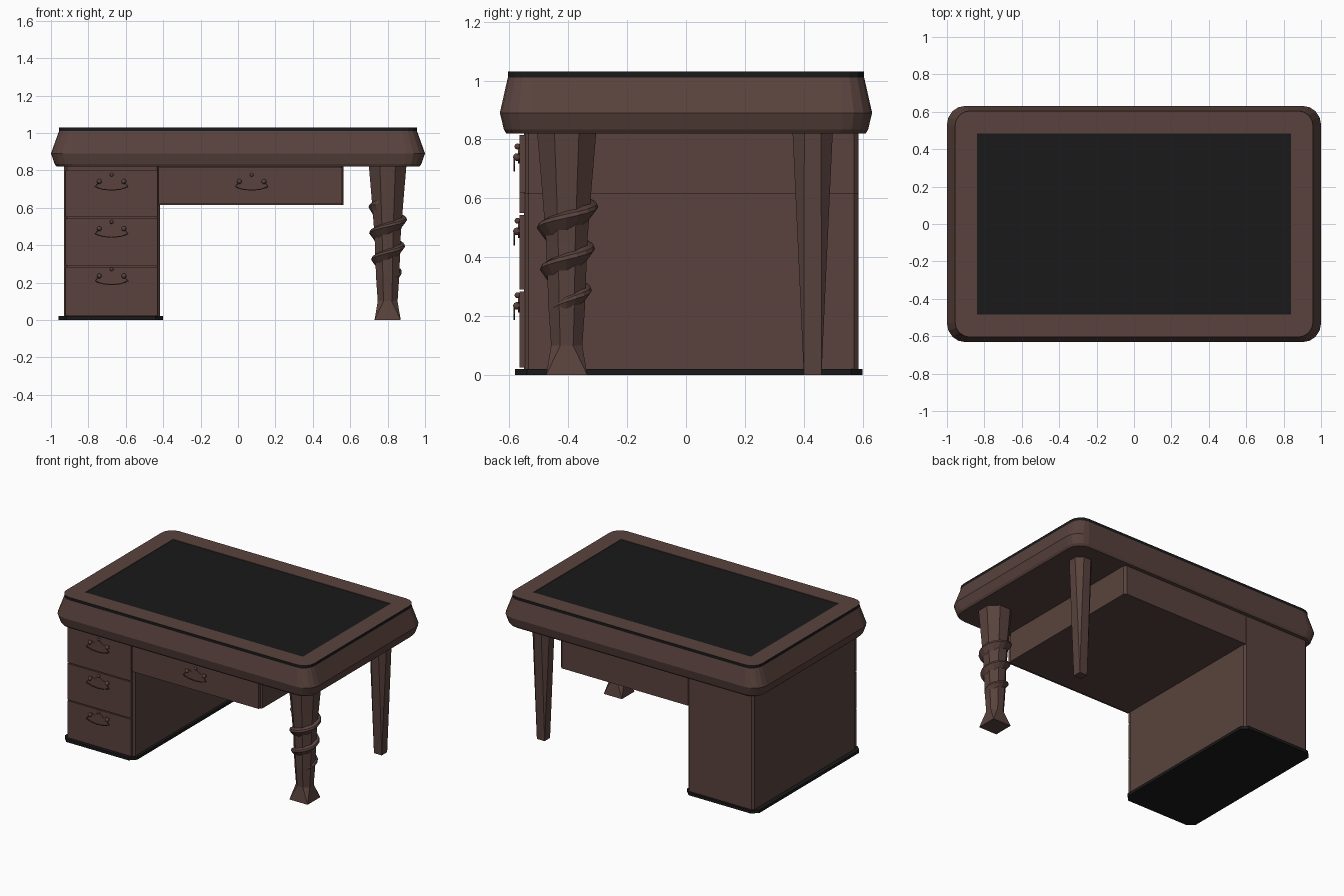
import bpy, bmesh, math
from mathutils import Vector

if "Cube" in bpy.data.objects:
    bpy.data.objects.remove(bpy.data.objects["Cube"])


def material(name, rgb):
    m = bpy.data.materials.new(name)
    m.diffuse_color = (*rgb, 1)
    m.use_nodes = True
    m.node_tree.nodes["Principled BSDF"].inputs["Base Color"].default_value = m.diffuse_color
    return m


BROWN = material("brown_wood", (0.1, 0.055, 0.047))
BLACK = material("black_leather", (0.01, 0.01, 0.01))


def finish(name, bm, mat):
    bmesh.ops.remove_doubles(bm, verts=bm.verts, dist=1e-5)
    bmesh.ops.recalc_face_normals(bm, faces=bm.faces)
    me = bpy.data.meshes.new(name)
    bm.to_mesh(me)
    bm.free()
    me.materials.append(mat)
    ob = bpy.data.objects.new(name, me)
    bpy.context.collection.objects.link(ob)
    return ob


def ring(hx, hy, r, seg):
    """Rounded rectangle outline; seg=1 gives chamfered corners."""
    pts = []
    for i, (sx, sy) in enumerate([(1, 1), (-1, 1), (-1, -1), (1, -1)]):
        for k in range(seg + 1):
            a = math.pi / 2 * (i + k / seg)
            pts.append((sx * (hx - r) + r * math.cos(a), sy * (hy - r) + r * math.sin(a)))
    return pts


def loft(name, levels, mat, seg=1, at=(0, 0), bottom=True, top=True):
    """Stack rounded rectangles given as (half x, half y, corner radius, z)."""
    bm = bmesh.new()
    rows = [[bm.verts.new((x + at[0], y + at[1], z)) for x, y in ring(hx, hy, r, seg)]
            for hx, hy, r, z in levels]
    for a, b in zip(rows, rows[1:]):
        for i in range(len(a)):
            j = (i + 1) % len(a)
            bm.faces.new((a[i], a[j], b[j], b[i]))
    if bottom:
        bm.faces.new(rows[0][::-1])
    if top:
        bm.faces.new(rows[-1])
    return finish(name, bm, mat)


def box(name, lo, hi, mat, chamfer=0.0):
    """Box between two corners with chamfered vertical edges."""
    c = [(a + b) / 2 for a, b in zip(lo, hi)]
    h = [(b - a) / 2 for a, b in zip(lo, hi)]
    return loft(name, [(h[0], h[1], chamfer, lo[2]), (h[0], h[1], chamfer, hi[2])], mat, at=c[:2])


# Desk top: moulding, dark edge band, flat frame and writing surface
loft("top_moulding", [(0.97, 0.61, 0.09, 0.82), (0.98, 0.618, 0.09, 0.833), (1.0, 0.632, 0.1, 0.89),
                      (0.957, 0.605, 0.08, 1.01)], BROWN, seg=4, top=False)
loft("top_edge_band", [(0.957, 0.605, 0.08, 1.01), (0.957, 0.605, 0.08, 1.03)], BLACK,
     seg=4, bottom=False, top=False)
loft("top_frame", [(0.957, 0.605, 0.08, 1.03), (0.84, 0.485, 0, 1.03), (0.84, 0.485, 0, 1.026)],
     BROWN, seg=4, bottom=False, top=False)
loft("writing_surface", [(0.84, 0.485, 0, 1.02), (0.84, 0.485, 0, 1.026)], BLACK)

# Pedestal, its plinth and the full-depth apron
box("pedestal", (-0.93, -0.55, 0.02), (-0.418, 0.585, 0.82), BROWN, 0.015)
box("plinth", (-0.96, -0.58, 0), (-0.40, 0.60, 0.02), BLACK, 0.04)
box("apron", (-0.44, -0.55, 0.615), (0.565, 0.585, 0.82), BROWN, 0.015)


def knob(name, loc, r):
    bm = bmesh.new()
    bmesh.ops.create_uvsphere(bm, u_segments=12, v_segments=8, radius=r)
    bmesh.ops.translate(bm, verts=bm.verts, vec=loc)
    for f in bm.faces:
        f.smooth = True
    finish(name, bm, BROWN)


def tube(name, pts, r, sides=6):
    """Thin rod swept along points that lie in a plane facing the front."""
    bm = bmesh.new()
    rows = []
    for i, p in enumerate(pts):
        t = (Vector(pts[min(i + 1, len(pts) - 1)]) - Vector(pts[max(i - 1, 0)])).normalized()
        u = Vector((0, 1, 0))
        v = t.cross(u).normalized()
        rows.append([bm.verts.new(Vector(p) + r * (u * math.cos(a) + v * math.sin(a)))
                     for a in (2 * math.pi * k / sides for k in range(sides))])
    for a, b in zip(rows, rows[1:]):
        for i in range(sides):
            j = (i + 1) % sides
            bm.faces.new((a[i], a[j], b[j], b[i]))
    bm.faces.new(rows[0])
    bm.faces.new(rows[-1])
    finish(name, bm, BROWN)


def handle(label, cx, cz):
    """Shaped back plate, two posts, a small stud and a drooping pull."""
    half = [(0, -0.016), (0.03, -0.022), (0.055, -0.012), (0.08, -0.004), (0.082, 0.01),
            (0.055, 0.014), (0.035, 0.004), (0.012, 0.02), (0, 0.036)]
    outline = half + [(-x, z) for x, z in half[-2:0:-1]]
    bm = bmesh.new()
    f = bm.faces.new([bm.verts.new((cx + x, -0.570, cz + z)) for x, z in outline])
    ext = bmesh.ops.extrude_face_region(bm, geom=[f])
    bmesh.ops.translate(bm, verts=[v for v in ext["geom"] if isinstance(v, bmesh.types.BMVert)],
                        vec=(0, 0.006, 0))
    finish(label + "_plate", bm, BROWN)
    for s in (-1, 1):
        knob(label + "_post", (cx + s * 0.066, -0.574, cz), 0.013)
    knob(label + "_stud", (cx, -0.572, cz + 0.036), 0.01)
    arc = [(-0.066, 0), (-0.088, -0.028), (-0.07, -0.034), (-0.045, -0.042), (0, -0.046)]
    arc += [(-x, z) for x, z in arc[-2::-1]]
    tube(label + "_pull", [(cx + x, -0.583, cz + z) for x, z in arc], 0.003)


# Drawer fronts with handles
for i, z in enumerate((0.025, 0.29, 0.55)):
    box(f"drawer_{i + 1}", (-0.922, -0.566, z), (-0.43, -0.54, (0.283, 0.543, 0.80)[i]), BROWN)
    handle(f"drawer_{i + 1}", -0.676, (0.235, 0.488, 0.74)[i])
box("centre_drawer", (-0.424, -0.566, 0.62), (0.555, -0.54, 0.815), BROWN)
handle("centre_drawer", 0.073, 0.74)


# Legs: eight-sided shafts changing to square feet
def leg(name, at, levels):
    return loft(name, [(h, h, h * k, z) for h, k, z in levels], BROWN, at=at)


LEG = (0.80, -0.405)
leg("front_leg", LEG, [(0.07, 0, 0), (0.053, 0.586, 0.10), (0.062, 0.586, 0.23), (0.07, 0.586, 0.45),
                       (0.083, 0.586, 0.62), (0.10, 0.586, 0.82)])
leg("back_leg", (0.80, 0.43), [(0.03, 0, 0), (0.046, 0.35, 0.35), (0.068, 0.586, 0.82)])

# Spiral ridge winding around the front leg, tapering at both ends
bm = bmesh.new()
rows, steps = [], 48
for i in range(steps + 1):
    t = i / steps
    a = math.radians(-90 + t * 1080)
    z = 0.21 + 0.425 * t
    core = 0.05 + 0.032 * t
    e = min(1, t * 9, (1 - t) * 9)
    prof = [(core, -0.035), (core + 0.03 * e, 0.005 * e), (core + 0.026 * e, 0.018 * e), (core, 0.03)]
    rows.append([bm.verts.new((LEG[0] + r * math.cos(a), LEG[1] + r * math.sin(a), z + dz))
                 for r, dz in prof])
for a, b in zip(rows, rows[1:]):
    for i in range(4):
        j = (i + 1) % 4
        bm.faces.new((a[i], a[j], b[j], b[i]))
bm.faces.new(rows[0])
bm.faces.new(rows[-1])
finish("leg_spiral", bm, BROWN)
